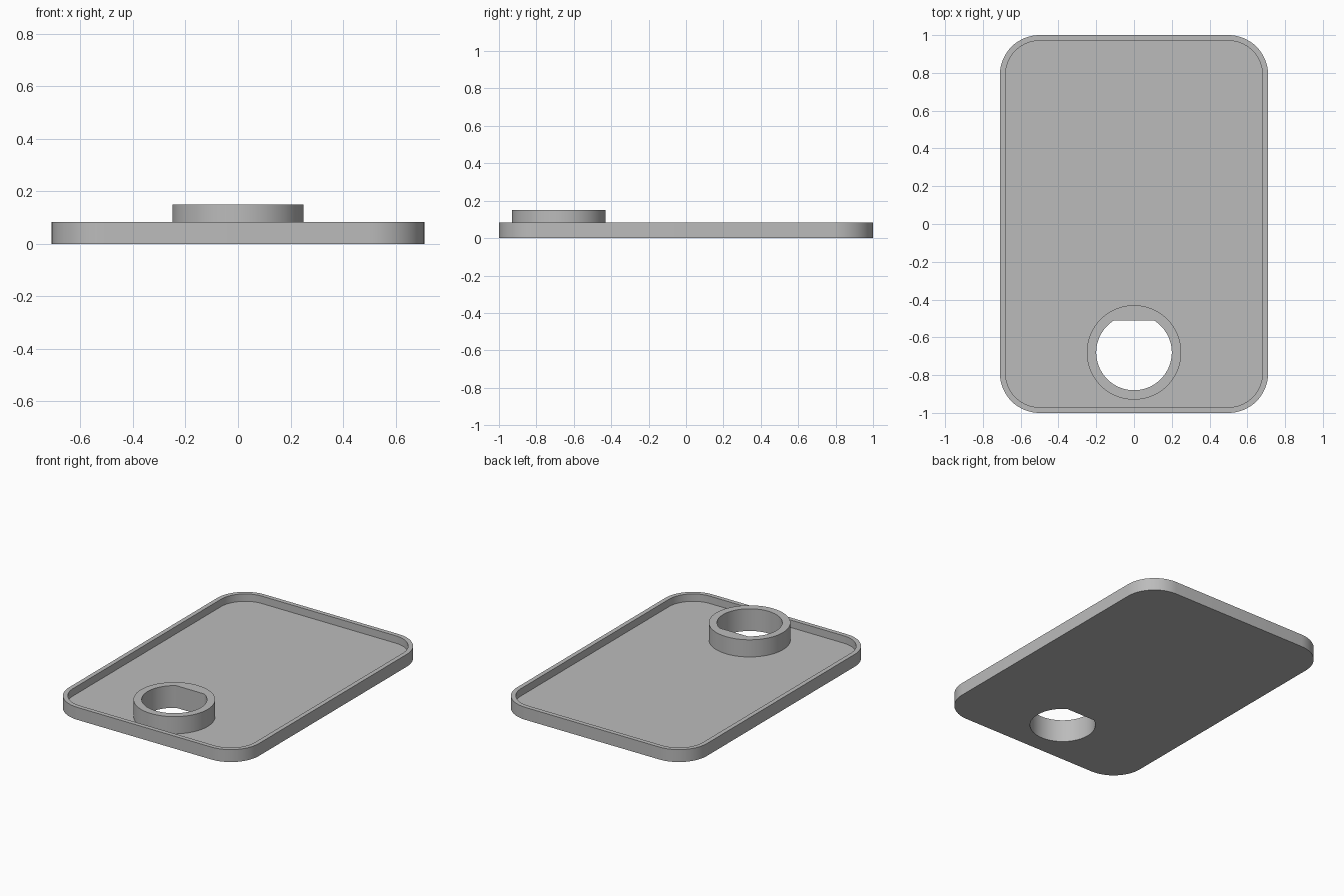
import bpy, bmesh, math

if "Cube" in bpy.data.objects:
    bpy.data.objects.remove(bpy.data.objects["Cube"])

FLOOR, RIM, COLLAR = 0.034, 0.084, 0.15
CY = -0.68  # collar centre in y


def rounded_rect(hx, hy, r, n=16):
    pts = []
    for k, (sx, sy) in enumerate([(1, 1), (-1, 1), (-1, -1), (1, -1)]):
        for i in range(n + 1):
            a = math.pi / 2 * (k + i / n)
            pts.append((sx * (hx - r) + r * math.cos(a), sy * (hy - r) + r * math.sin(a)))
    return pts


def arc(r, start, end, n, closed):
    steps = n if closed else n - 1
    return [(r * math.cos(start + (end - start) * i / steps),
             CY + r * math.sin(start + (end - start) * i / steps)) for i in range(n)]


outer = rounded_rect(0.71, 1.0, 0.21)
inner = rounded_rect(0.68, 0.97, 0.18)
ring = arc(0.25, 0, 2 * math.pi, 96, True)
# keyed hole: circle cut by a flat on its +y side
flat = math.asin(0.17 / 0.2)
hole = arc(0.2, math.pi - flat, 2 * math.pi + flat, 80, False)

bm = bmesh.new()


def loop(pts, z):
    vs = [bm.verts.new((x, y, z)) for x, y in pts]
    es = [bm.edges.new((vs[i - 1], vs[i])) for i in range(len(vs))]
    return vs, es


def wall(a, b):
    for i in range(len(a[0])):
        bm.faces.new((a[0][i - 1], a[0][i], b[0][i], b[0][i - 1]))


def fill(a, b):
    bmesh.ops.triangle_fill(bm, use_beauty=True, use_dissolve=False, edges=a[1] + b[1])


# Closed section: underside, outer wall, rim, floor, collar, keyed hole
hole_bottom, outer_bottom = loop(hole, 0), loop(outer, 0)
outer_top, inner_top = loop(outer, RIM), loop(inner, RIM)
inner_floor, ring_floor = loop(inner, FLOOR), loop(ring, FLOOR)
ring_top, hole_top = loop(ring, COLLAR), loop(hole, COLLAR)

fill(hole_bottom, outer_bottom)
wall(outer_bottom, outer_top)
wall(outer_top, inner_top)
wall(inner_top, inner_floor)
fill(inner_floor, ring_floor)
wall(ring_floor, ring_top)
fill(ring_top, hole_top)
wall(hole_top, hole_bottom)
bmesh.ops.recalc_face_normals(bm, faces=bm.faces[:])

mesh = bpy.data.meshes.new("tray_with_collar")
bm.to_mesh(mesh)
bm.free()
tray = bpy.data.objects.new("tray_with_collar", mesh)
bpy.context.collection.objects.link(tray)

grey = bpy.data.materials.new("plain grey")
grey.diffuse_color = (0.5, 0.5, 0.5, 1)
grey.use_nodes = True
grey.node_tree.nodes["Principled BSDF"].inputs["Base Color"].default_value = grey.diffuse_color
mesh.materials.append(grey)

bpy.context.view_layer.objects.active = tray
tray.select_set(True)
bpy.ops.object.shade_smooth_by_angle(angle=math.radians(30))
